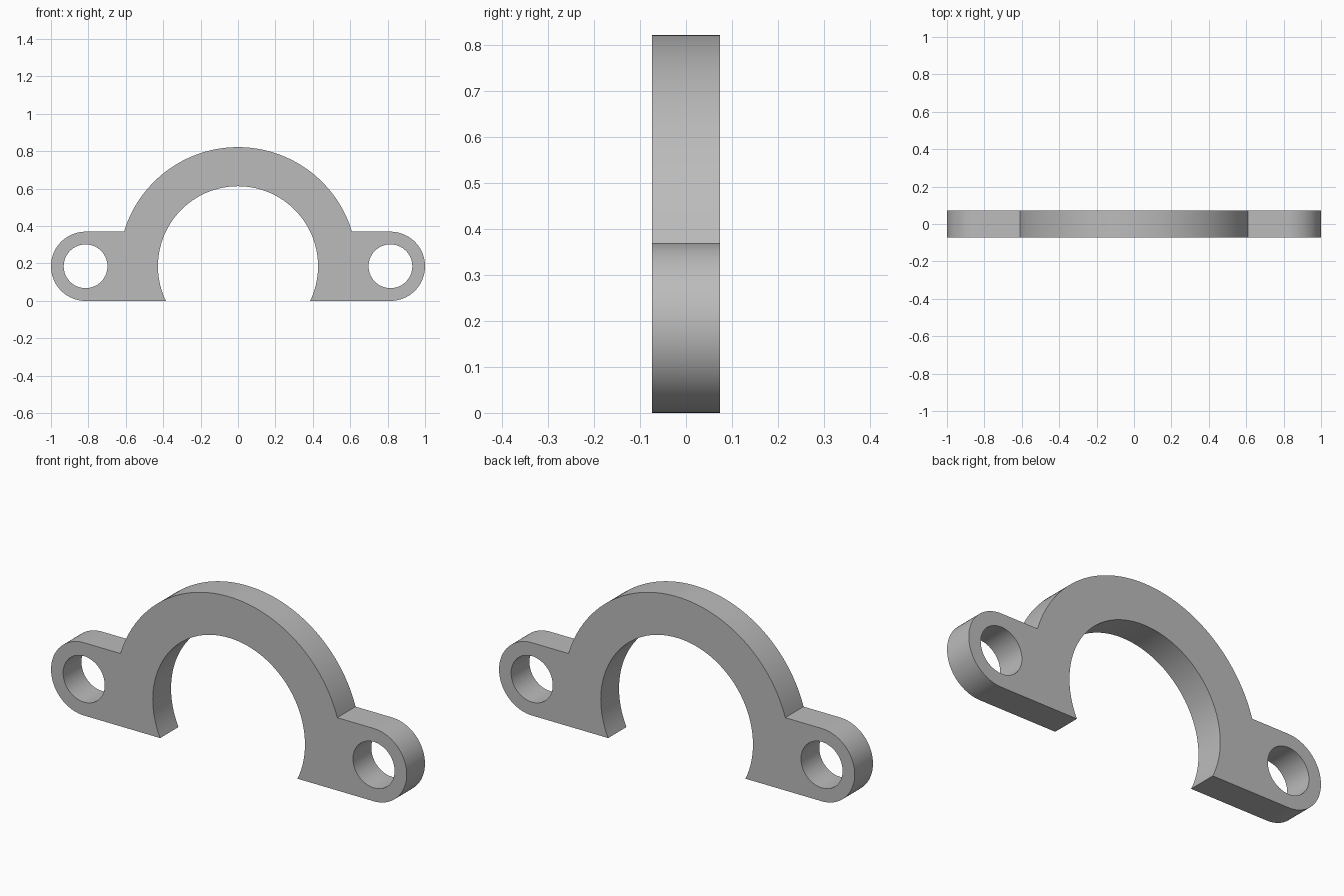
import bpy
import bmesh
from math import sin, cos, asin, pi, radians, sqrt

cube = bpy.data.objects.get("Cube")
if cube:
    bpy.data.objects.remove(cube, do_unlink=True)

# Main dimensions
LUG_R = 0.185            # lug end radius, also the height of all centres
LUG_X = 1 - LUG_R
HOLE_R = 0.117
OUTER_R = 0.637
INNER_R = 0.428
THICK = 0.147


def arc(cx, r, start, end, steps):
    """Points along an arc around (cx, LUG_R), both ends included."""
    angles = [start + (end - start) * i / steps for i in range(steps + 1)]
    return [(cx + r * cos(a), LUG_R + r * sin(a)) for a in angles]


def add_loop(bm, points):
    """Closed loop of edges in the front plane."""
    verts = [bm.verts.new((x, -THICK / 2, z)) for x, z in points]
    for a, b in zip(verts, verts[1:] + verts[:1]):
        bm.edges.new((a, b))


# Outline: arch, left lug, bore, right lug
shoulder = asin(LUG_R / OUTER_R)
foot = asin(LUG_R / INNER_R)
outline = arc(0, OUTER_R, pi - shoulder, shoulder, 72)
outline += arc(LUG_X, LUG_R, pi / 2, -pi / 2, 40)
outline += arc(0, INNER_R, -foot, pi + foot, 80)
outline += arc(-LUG_X, LUG_R, 3 * pi / 2, pi / 2, 40)

bm = bmesh.new()
add_loop(bm, outline)
for side in (-1, 1):
    add_loop(bm, arc(side * LUG_X, HOLE_R, 0, 2 * pi, 56)[:-1])

# Fill around the bolt holes and extrude to thickness
bmesh.ops.triangle_fill(bm, edges=bm.edges[:], use_beauty=True)
result = bmesh.ops.extrude_face_region(bm, geom=bm.faces[:], use_keep_orig=True)
moved = [g for g in result["geom"] if isinstance(g, bmesh.types.BMVert)]
bmesh.ops.translate(bm, vec=(0, THICK, 0), verts=moved)
bmesh.ops.recalc_face_normals(bm, faces=bm.faces[:])

mesh = bpy.data.meshes.new("clamp_bracket")
bm.to_mesh(mesh)
bm.free()
bracket = bpy.data.objects.new("clamp_bracket", mesh)
bpy.context.collection.objects.link(bracket)

# Plain grey material
grey = bpy.data.materials.new("plain_grey")
grey.use_nodes = True
colour = (0.5, 0.5, 0.5, 1)
grey.diffuse_color = colour
grey.node_tree.nodes["Principled BSDF"].inputs["Base Color"].default_value = colour
mesh.materials.append(grey)

# Smooth curved walls, sharp rims
bpy.ops.object.select_all(action='DESELECT')
bracket.select_set(True)
bpy.context.view_layer.objects.active = bracket
bpy.ops.object.shade_smooth_by_angle(angle=radians(30))
